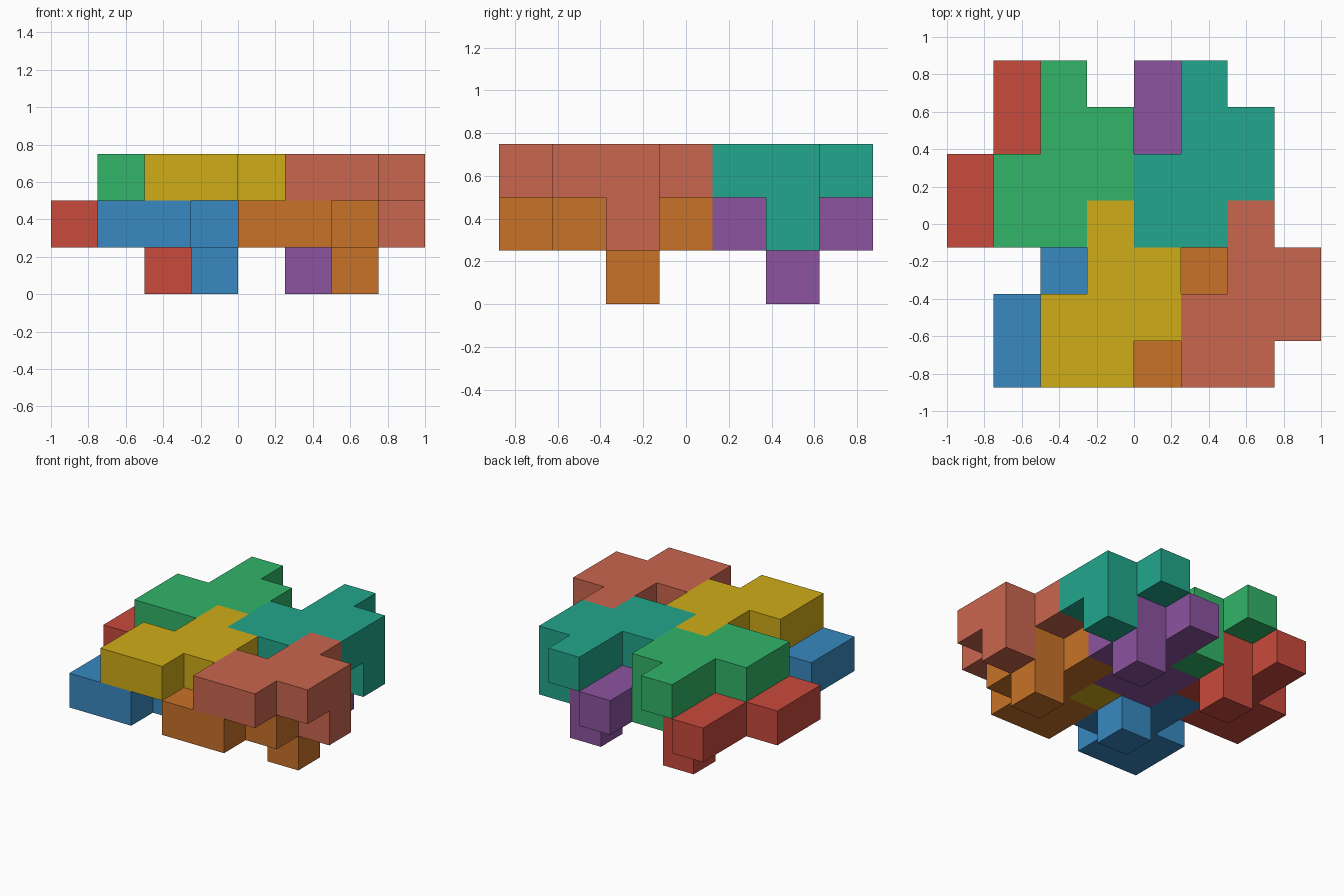
import bpy, bmesh
from mathutils import Vector

if "Cube" in bpy.data.objects:
    bpy.data.objects.remove(bpy.data.objects["Cube"])

U = 0.25                                   # edge of one cube cell
ORIGIN = Vector((-1.0, -0.875, 0.0))       # corner of the cell grid

# Every piece is the same: a flat eight-cell plate with one peg cell below it
PLATE = [(0, 0), (1, 0), (0, 1), (1, 1), (2, 1), (1, 2), (2, 2), (1, 3)]
CELLS = {(x, y, 0) for x, y in PLATE} | {(2, 2, -1)}
DIRECTIONS = [Vector(d) for d in ((1, 0, 0), (-1, 0, 0), (0, 1, 0),
                                  (0, -1, 0), (0, 0, 1), (0, 0, -1))]


def linear(hex_colour):
    channels = [int(hex_colour[i:i + 2], 16) / 255 for i in (0, 2, 4)]
    return [c / 12.92 if c <= 0.04045 else ((c + 0.055) / 1.055) ** 2.4
            for c in channels] + [1.0]


def make_piece(name, start, hex_colour):
    bm = bmesh.new()
    # Only the outer faces of the joined cells
    for cell in CELLS:
        centre = Vector(cell) + Vector((0.5, 0.5, 0.5))
        for d in DIRECTIONS:
            if tuple(int(a + b) for a, b in zip(cell, d)) in CELLS:
                continue
            u = Vector((d.y, d.z, d.x)) * 0.5
            v = d.cross(u)
            mid = centre + d * 0.5
            bm.faces.new([bm.verts.new((mid + a * u + b * v) * U)
                          for a, b in ((-1, -1), (1, -1), (1, 1), (-1, 1))])
    bmesh.ops.remove_doubles(bm, verts=bm.verts[:], dist=0.001)
    bmesh.ops.recalc_face_normals(bm, faces=bm.faces[:])
    bmesh.ops.dissolve_limit(bm, angle_limit=0.01,
                             verts=bm.verts[:], edges=bm.edges[:])
    mesh = bpy.data.meshes.new(name)
    bm.to_mesh(mesh)
    bm.free()
    material = bpy.data.materials.new(name + "_colour")
    material.diffuse_color = linear(hex_colour)
    material.use_nodes = True
    material.node_tree.nodes["Principled BSDF"].inputs["Base Color"].default_value = material.diffuse_color
    mesh.materials.append(material)
    obj = bpy.data.objects.new(name, mesh)
    obj.location = ORIGIN + Vector(start) * U
    bpy.context.collection.objects.link(obj)


# Lower layer
make_piece("lower_red_piece", (0, 3, 1), "c94a3c")
make_piece("lower_blue_piece", (1, 0, 1), "3889c1")
make_piece("lower_purple_piece", (3, 3, 1), "8c54a0")
make_piece("lower_orange_piece", (4, 0, 1), "c87228")

# Upper layer, its pegs dropping into gaps of the lower layer
make_piece("upper_green_piece", (1, 3, 2), "32b468")
make_piece("upper_yellow_piece", (2, 0, 2), "d0ac18")
make_piece("upper_teal_piece", (4, 3, 2), "22a68c")
make_piece("upper_salmon_piece", (5, 0, 2), "c9664e")
